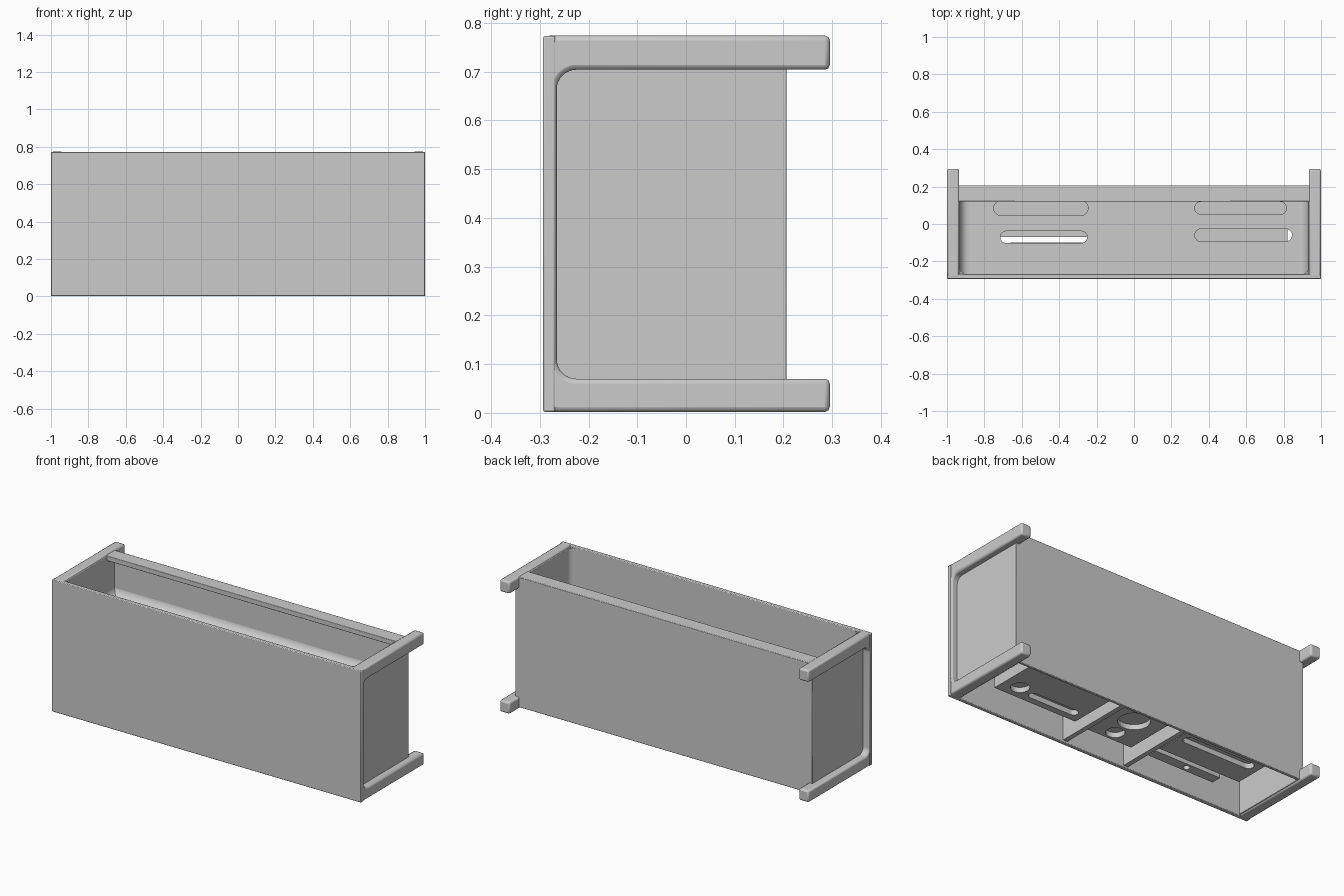
import bpy, bmesh, math
from mathutils import Vector

if "Cube" in bpy.data.objects:
    bpy.data.objects.remove(bpy.data.objects["Cube"])


def finish(ob, bevel=0.0):
    if bevel:
        m = ob.modifiers.new("edge", 'BEVEL')
        m.width, m.segments, m.limit_method = bevel, 2, 'ANGLE'
    bpy.ops.object.select_all(action='DESELECT')
    ob.select_set(True)
    bpy.context.view_layer.objects.active = ob
    bpy.ops.object.shade_smooth_by_angle(angle=math.radians(30))
    return ob


def prism(name, pts, axis, a, b):
    """Extrude a 2D outline along x (points are y,z), y (x,z) or z (x,y)."""
    place = {'x': lambda p: (a, p[0], p[1]), 'y': lambda p: (p[0], a, p[1]), 'z': lambda p: (p[0], p[1], a)}[axis]
    bm = bmesh.new()
    f = bm.faces.new([bm.verts.new(place(p)) for p in pts])
    r = bmesh.ops.extrude_face_region(bm, geom=[f])
    vec = Vector([b - a if axis == k else 0 for k in 'xyz'])
    bmesh.ops.translate(bm, vec=vec, verts=[v for v in r['geom'] if isinstance(v, bmesh.types.BMVert)])
    bmesh.ops.recalc_face_normals(bm, faces=bm.faces)
    me = bpy.data.meshes.new(name)
    bm.to_mesh(me)
    bm.free()
    ob = bpy.data.objects.new(name, me)
    bpy.context.collection.objects.link(ob)
    return ob


def box(name, x0, x1, y0, y1, z0, z1, bevel=0.0):
    return finish(prism(name, [(x0, y0), (x1, y0), (x1, y1), (x0, y1)], 'z', z0, z1), bevel)


def arc(cx, cy, r, a0, a1, n=8):
    return [(cx + r * math.cos(math.radians(a0 + (a1 - a0) * i / n)),
             cy + r * math.sin(math.radians(a0 + (a1 - a0) * i / n))) for i in range(n + 1)]


def slot(x0, x1, yc, r):
    return arc(x0 + r, yc, r, 90, 270) + arc(x1 - r, yc, r, -90, 90)


def circle(x, y, r):
    return arc(x, y, r, 0, 348.75, 31)


def cut(ob, outlines, z0, z1):
    for i, pts in enumerate(outlines):
        c = prism(ob.name + "_cutter_%d" % i, pts, 'z', z0, z1)
        c.hide_render = True
        c.hide_set(True)
        m = ob.modifiers.new("hole", 'BOOLEAN')
        m.object, m.operation, m.solver = c, 'DIFFERENCE', 'EXACT'


H = 0.774
FLOOR = 0.49
TOP = FLOOR + 0.03

# Front panel (covers the frame fronts) and main walls
box("front_panel", -1, 1, -0.293, -0.268, 0.002, H - 0.001, 0.004)
box("back_wall", -0.96, 0.96, 0.188, 0.206, 0.01, H - 0.004, 0.003)
box("back_rim", -0.955, 0.955, 0.12, 0.204, H - 0.032, H - 0.003, 0.003)

# C-shaped side frames with projecting rear arms, and recessed end walls
frame = ([(-0.289, 0.002), (0.295, 0.002), (0.295, 0.07)]
         + arc(-0.225, 0.11, 0.04, 270, 180)
         + arc(-0.225, H - 0.11, 0.04, 180, 90)
         + [(0.295, H - 0.07), (0.295, H), (-0.289, H)])
R = 0.05
for side, s in (("right", 1), ("left", -1)):
    finish(prism(side + "_frame", frame, 'x', s * 0.935, s * 0.999), 0.01)
    x = sorted((s * 0.93, s * 0.96))
    box(side + "_end_wall", x[0], x[1], -0.28, 0.2, 0.01, H - 0.006, 0.003)
    # Rounded inner corners of the tub
    curve = [(s * 0.892 + s * 0.04 * math.sin(t * math.pi / 16),
              -0.23 - 0.04 * math.cos(t * math.pi / 16)) for t in range(9)]
    finish(prism(side + "_corner_fillet", [(s * 0.932, -0.27)] + curve, 'z', TOP, H - 0.008))
    # Rounded transition from end wall to floor
    curve = [(s * p[0], p[1]) for p in arc(0.931 - R, TOP + R, R, -90, 0)]
    finish(prism(side + "_floor_fillet", [(s * 0.933, TOP - 0.002)] + curve, 'y', -0.27, 0.19))

# Rounded transition from back wall to floor
finish(prism("back_floor_fillet", [(0.19, TOP - 0.002)] + arc(0.189 - R, TOP + R, R, -90, 0), 'x', -0.93, 0.93))

# Tub floor with drain slots
floor = box("floor", -0.94, 0.94, -0.275, 0.195, FLOOR, TOP)
slots = [slot(-0.715, -0.25, -0.07, 0.032), slot(-0.75, -0.245, 0.085, 0.04),
         slot(0.325, 0.845, -0.06, 0.034), slot(0.325, 0.815, 0.085, 0.034)]
cut(floor, slots, FLOOR - 0.05, FLOOR + 0.05)

# Underside dividers
for n, x in enumerate((0.235, -0.17)):
    box("divider_%d" % n, x - 0.014, x + 0.014, -0.275, 0.195, 0.012, FLOOR + 0.003)

# Underside mounting plates with recesses
top = 0.11
right = box("right_plate", 0.28, 0.82, -0.135, 0.19, 0.05, top)
cut(right, [circle(0.72, -0.05, 0.05), slot(0.32, 0.64, -0.07, 0.025)], 0.03, 0.08)
mid = box("middle_plate", -0.11, 0.2, -0.155, 0.19, 0.05, top)
cut(mid, [circle(0.05, 0.06, 0.085), circle(0.05, -0.09, 0.05)], 0.03, 0.08)
left = box("left_plate_rear", -0.76, -0.23, -0.07, 0.19, 0.05, top)
cut(left, [slot(-0.72, -0.26, 0.09, 0.03)], 0.03, 0.08)
strip = box("left_plate_front", -0.66, -0.23, -0.16, -0.1, 0.05, top)
cut(strip, [circle(-0.46, -0.13, 0.018)], 0.03, 0.08)
